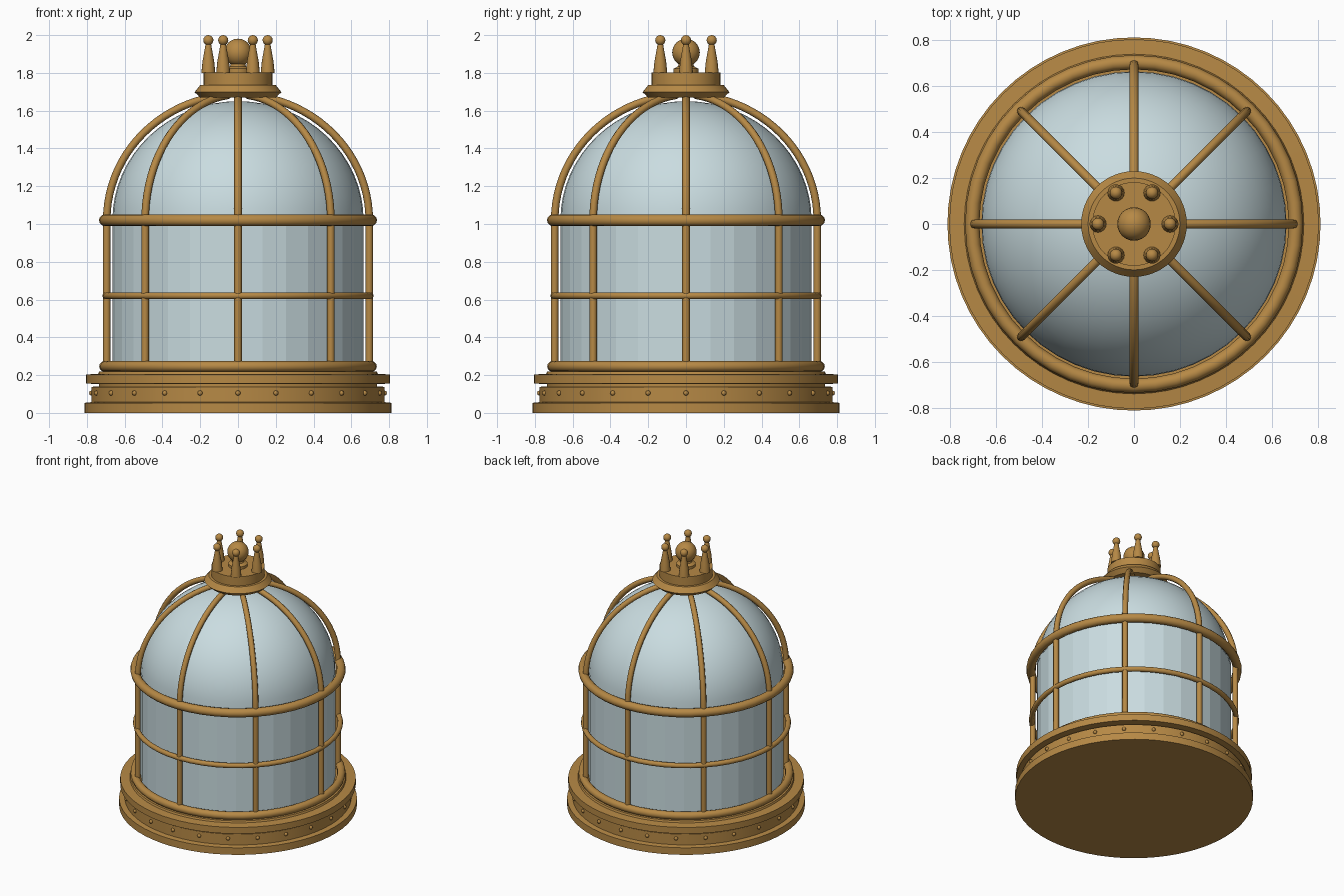
import bpy
from math import sin, cos, pi, radians

cube = bpy.data.objects.get("Cube")
if cube:
    bpy.data.objects.remove(cube)


def material(name, rgb):
    m = bpy.data.materials.new(name)
    m.use_nodes = True
    color = (*rgb, 1)
    m.diffuse_color = color
    bsdf = m.node_tree.nodes["Principled BSDF"]
    bsdf.inputs["Base Color"].default_value = color
    bsdf.inputs["Roughness"].default_value = 0.5
    return m


BRASS = material("brass", (0.47, 0.25, 0.06))
GLASS = material("pale_glass", (0.59, 0.72, 0.75))


def finish(obj, name, mat, angle=35):
    obj.name = name
    obj.data.materials.append(mat)
    if angle:
        bpy.ops.object.select_all(action='DESELECT')
        obj.select_set(True)
        bpy.context.view_layer.objects.active = obj
        bpy.ops.object.shade_smooth_by_angle(angle=radians(angle))
    return obj


def lathe(name, profile, mat, steps=48, at=(0, 0, 0), angle=35):
    """Revolve (radius, height) points about z; zero radius closes an end."""
    verts, rings, faces = [], [], []
    for r, z in profile:
        count = steps if r > 0 else 1
        rings.append([len(verts) + i for i in range(count)])
        verts += [(r * cos(2 * pi * i / steps), r * sin(2 * pi * i / steps), z)
                  for i in range(count)]
    for a, b in zip(rings, rings[1:]):
        for i in range(steps):
            j = (i + 1) % steps
            if len(a) == 1:
                faces.append((a[0], b[j], b[i]))
            elif len(b) == 1:
                faces.append((a[i], a[j], b[0]))
            else:
                faces.append((a[i], a[j], b[j], b[i]))
    mesh = bpy.data.meshes.new(name)
    mesh.from_pydata(verts, [], faces)
    obj = bpy.data.objects.new(name, mesh)
    bpy.context.collection.objects.link(obj)
    obj.location = at
    return finish(obj, name, mat, angle)


def ball(name, radius, at, segments=16):
    bpy.ops.mesh.primitive_uv_sphere_add(
        radius=radius, location=at, segments=segments, ring_count=segments // 2)
    return finish(bpy.context.object, name, BRASS, 60)


def hoop(name, radius, tube, z):
    bpy.ops.mesh.primitive_torus_add(
        major_radius=radius, minor_radius=tube, location=(0, 0, z),
        major_segments=48, minor_segments=12)
    return finish(bpy.context.object, name, BRASS, 60)


def around(count, radius, z):
    return [(radius * cos(2 * pi * i / count), radius * sin(2 * pi * i / count), z)
            for i in range(count)]


# Stepped base with a recessed riveted band
lathe("base", [(0, 0), (0.813, 0), (0.813, 0.053), (0.775, 0.057),
               (0.775, 0.138), (0.735, 0.14), (0.735, 0.153), (0.805, 0.155),
               (0.805, 0.203), (0.74, 0.207), (0.735, 0.22), (0, 0.22)], BRASS, 64)
for i, at in enumerate(around(24, 0.775, 0.105)):
    ball(f"rivet_{i}", 0.014, at, 8)

# Glass wall and domed top
SPRING = 1.02
lathe("glass_wall", [(0.665, 0.2), (0.665, SPRING)], GLASS, 32, angle=10)
dome = [(0.665 * cos(pi / 2 * i / 16), SPRING + 0.63 * sin(pi / 2 * i / 16))
        for i in range(16)] + [(0, SPRING + 0.63)]
lathe("glass_dome", dome, GLASS, 48)

# Cage bars: straight uprights curving into ribs over the dome
bar_path = [(0.695, 0.21)] + [
    (0.695 * cos(radians(a)), SPRING + 0.665 * sin(radians(a)))
    for a in range(0, 85, 4)]
for k in range(8):
    turn = k * pi / 4
    curve = bpy.data.curves.new("cage_bar", 'CURVE')
    curve.dimensions = '3D'
    curve.bevel_depth = 0.02
    curve.bevel_resolution = 2
    curve.use_fill_caps = True
    spline = curve.splines.new('POLY')
    spline.points.add(len(bar_path) - 1)
    for point, (r, z) in zip(spline.points, bar_path):
        point.co = (r * cos(turn), r * sin(turn), z, 1)
    bar = bpy.data.objects.new(f"cage_bar_{k}", curve)
    bpy.context.collection.objects.link(bar)
    bpy.ops.object.select_all(action='DESELECT')
    bar.select_set(True)
    bpy.context.view_layer.objects.active = bar
    bpy.ops.object.convert(target='MESH')
    finish(bpy.context.object, f"cage_bar_{k}", BRASS, 60)

# Horizontal hoops
hoop("lower_hoop", 0.707, 0.028, 0.246)
hoop("middle_hoop", 0.7, 0.018, 0.62)
hoop("upper_hoop", 0.705, 0.031, SPRING)

# Crown: flared collar, central orb and six ball-tipped spikes
lathe("crown_collar", [(0, 1.67), (0.2, 1.67), (0.23, 1.698), (0.2, 1.735),
                       (0.182, 1.735), (0.182, 1.803), (0, 1.803)], BRASS)
lathe("orb_stand", [(0, 1.8), (0.066, 1.8), (0.066, 1.822), (0.042, 1.835),
                    (0.035, 1.86), (0, 1.86)], BRASS, 24)
ball("orb", 0.073, (0, 0, 1.908), 24)
for i, (x, y, z) in enumerate(around(6, 0.157, 1.8)):
    lathe(f"spike_{i}", [(0, 0), (0.037, 0), (0.031, 0.06), (0.014, 0.155),
                         (0, 0.16)], BRASS, 16, (x, y, z))
    ball(f"spike_tip_{i}", 0.027, (x, y, 1.973))
